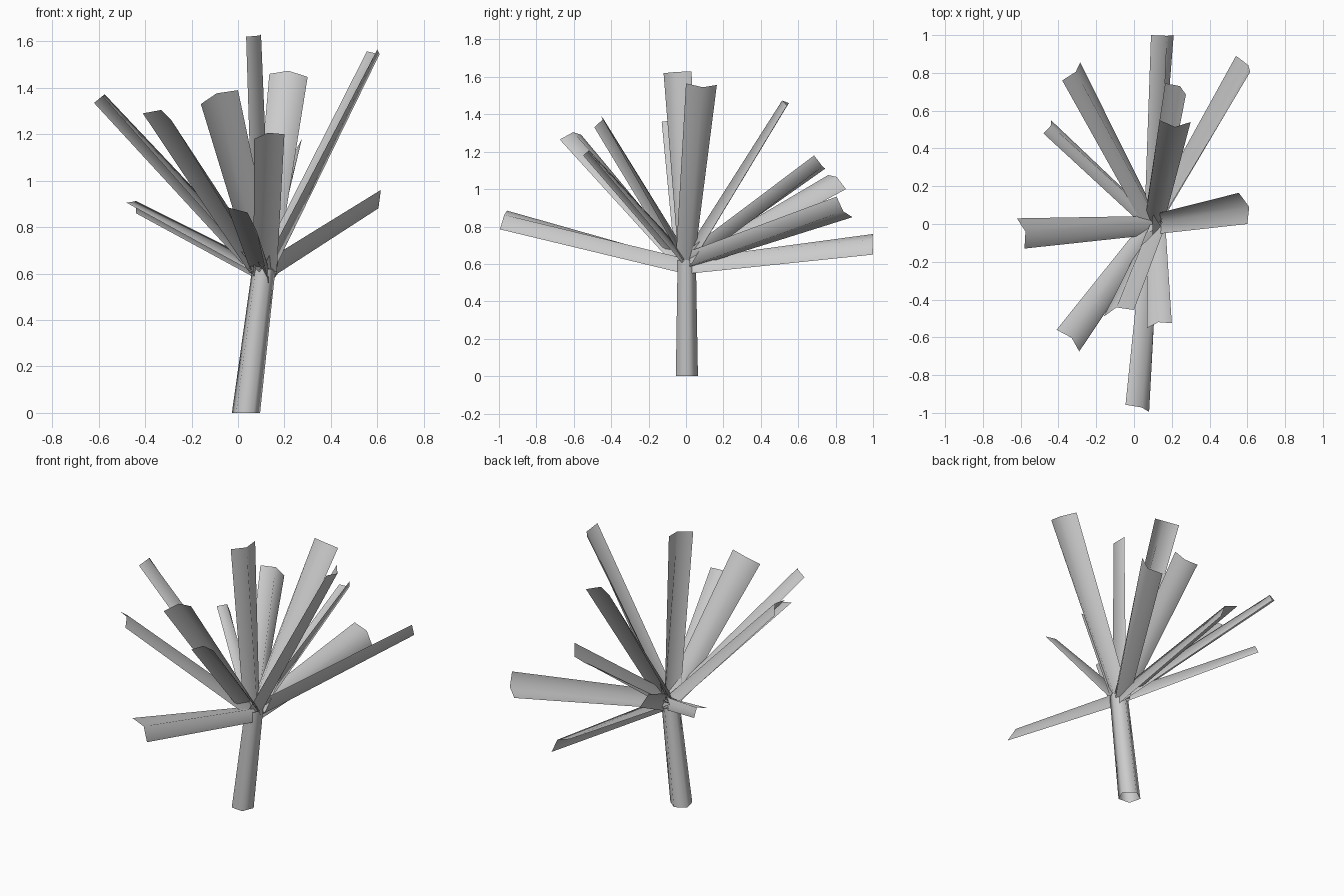
import bpy
import bmesh
import math
from mathutils import Vector

if "Cube" in bpy.data.objects:
    bpy.data.objects.remove(bpy.data.objects["Cube"], do_unlink=True)

# One plain colour for the whole plant
grey = bpy.data.materials.new("plain_grey")
grey.use_nodes = True
colour = (0.6, 0.6, 0.6, 1)
grey.diffuse_color = colour
grey.node_tree.nodes["Principled BSDF"].inputs["Base Color"].default_value = colour


def loft(name, start_row, end_row, closed):
    """Join two matching rows of points with a smooth strip of quads."""
    bm = bmesh.new()
    start = [bm.verts.new(point) for point in start_row]
    end = [bm.verts.new(point) for point in end_row]
    count = len(start)
    for i in range(count if closed else count - 1):
        j = (i + 1) % count
        bm.faces.new((start[i], start[j], end[j], end[i]))
    mesh = bpy.data.meshes.new(name)
    bm.to_mesh(mesh)
    bm.free()
    mesh.materials.append(grey)
    mesh.shade_smooth()
    part = bpy.data.objects.new(name, mesh)
    bpy.context.collection.objects.link(part)
    return part


def ring(centre, radius, sides=5, turn=14):
    """Horizontal ring of points."""
    angles = [math.radians(turn + 360 * i / sides) for i in range(sides)]
    return [centre + Vector((math.cos(a), math.sin(a), 0)) * radius for a in angles]


# Leaning five-sided open stem
hub = Vector((0.11, 0, 0.6))
foot = Vector((0.033, 0, 0))
loft("stem", ring(foot, 0.064), ring(hub + Vector((0, 0, 0.02)), 0.053), closed=True)


def leaf(name, left_tip, right_tip, base_half=0.052, tip_fold=0.037):
    """Creased leaf, pinched into a tight fold where it meets the stem."""
    left, right = Vector(left_tip), Vector(right_tip)
    middle = (left + right) / 2
    along = (middle - hub).normalized()
    across = (right - left).normalized()
    across = (across - along * across.dot(along)).normalized()
    crease = along.cross(across)
    root = hub + along * 0.02
    base_row = [root - across * base_half - crease * 0.025,
                root + crease * 0.035,
                root + across * base_half - crease * 0.025]
    tip_row = [left, middle + crease * tip_fold, right]
    loft(name, base_row, tip_row, closed=False)


# Leaves, given by the two outer corners of each tip
leaf("back_low_leaf", (0.21, 1, 0.65), (0.09, 1, 0.76))
leaf("back_left_leaf", (0.54, 0.89, 0.85), (0.615, 0.805, 0.96))
leaf("left_tall_leaf", (0.555, 0.165, 1.557), (0.6, 0, 1.565))
leaf("back_right_leaf", (-0.285, 0.855, 1), (-0.38, 0.76, 1.075))
leaf("back_right_small_leaf", (-0.44, 0.55, 0.86), (-0.48, 0.48, 0.905), base_half=0.04)
leaf("right_leaf", (-0.62, 0.03, 1.335), (-0.58, -0.13, 1.36))
leaf("front_right_leaf", (-0.41, -0.56, 1.29), (-0.29, -0.675, 1.265))
leaf("front_tall_leaf", (-0.16, -0.49, 1.33), (0, -0.455, 1.39))
leaf("front_low_leaf", (-0.045, -0.957, 0.885), (0.08, -0.995, 0.785))
leaf("front_small_leaf", (0.07, -0.55, 1.18), (0.2, -0.525, 1.2), tip_fold=0.025)
leaf("back_middle_leaf", (0.165, 0.745, 1.11), (0.275, 0.685, 1.18))
leaf("back_tall_leaf", (0.3, 0.54, 1.447), (0.135, 0.55, 1.46))
leaf("upright_leaf", (0.095, 0.03, 1.63), (0.035, -0.12, 1.62))
